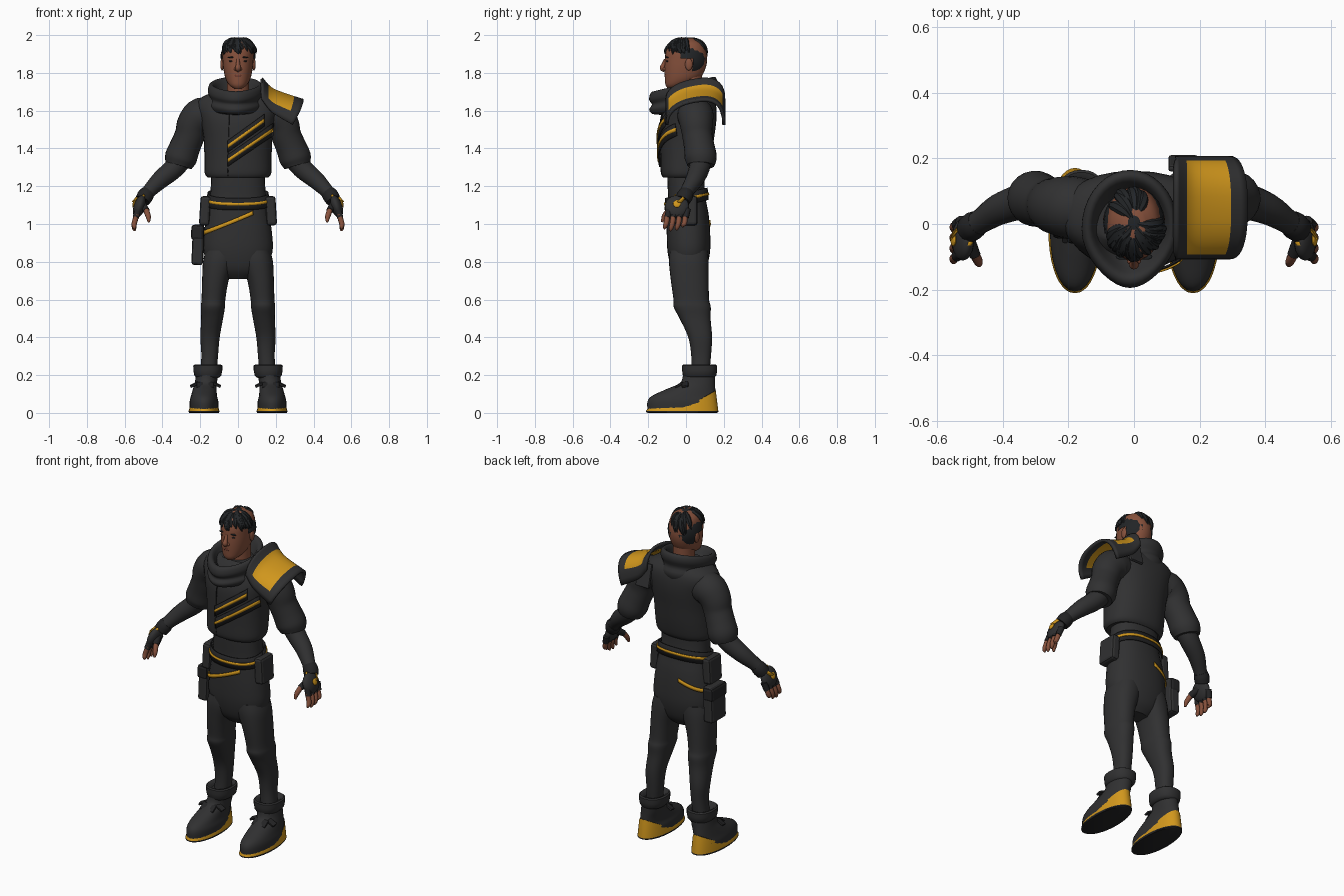
import bpy, bmesh, math, random
from mathutils import Vector, Matrix

if "Cube" in bpy.data.objects:
    bpy.data.objects.remove(bpy.data.objects["Cube"])

random.seed(4)

def material(name, r, g, b):
    m = bpy.data.materials.new(name)
    m.diffuse_color = (r, g, b, 1)
    m.use_nodes = True
    m.node_tree.nodes["Principled BSDF"].inputs["Base Color"].default_value = m.diffuse_color
    return m

CLOTH = material("charcoal cloth", .030, .030, .031)
TRIM = material("black trim", .017, .017, .018)
HAIR = material("black hair", .016, .018, .020)
GOLD = material("gold", .64, .31, .012)
SKIN = material("brown skin", .24, .082, .045)
LIP = material("dark lip", .17, .045, .03)

def make(name, verts, faces, mats, angle=40, thick=0, fix=True):
    me = bpy.data.meshes.new(name)
    me.from_pydata([tuple(v) for v in verts], [], faces)
    if fix:
        bm = bmesh.new()
        bm.from_mesh(me)
        bmesh.ops.recalc_face_normals(bm, faces=bm.faces)
        bm.to_mesh(me)
        bm.free()
    for m in mats:
        me.materials.append(m)
    for p in me.polygons:
        p.use_smooth = True
    me.set_sharp_from_angle(angle=math.radians(angle))
    ob = bpy.data.objects.new(name, me)
    bpy.context.collection.objects.link(ob)
    if thick:
        mod = ob.modifiers.new("thickness", 'SOLIDIFY')
        mod.thickness, mod.offset = thick, 0
    return ob

def spline(rows, n=4):
    """Catmull-Rom resampling of rows of numbers."""
    out = []
    for i in range(len(rows) - 1):
        a, b, c, d = rows[max(i - 1, 0)], rows[i], rows[i + 1], rows[min(i + 2, len(rows) - 1)]
        for k in range(n):
            t = k / n
            out.append([.5 * (2 * q + (r - p) * t + (2 * p - 5 * q + 4 * r - s) * t * t
                              + (3 * q - p - 3 * r + s) * t ** 3) for p, q, r, s in zip(a, b, c, d)])
    return out + [list(rows[-1])]

def oval(a, rx, ry, n=2.3):
    c, s = math.cos(a), math.sin(a)
    return (math.copysign(abs(c) ** (2 / n), c) * rx, math.copysign(abs(s) ** (2 / n), s) * ry)

def skin_rings(name, rings, mats, **kw):
    n = len(rings[0])
    faces = [(i * n + j, i * n + (j + 1) % n, (i + 1) * n + (j + 1) % n, (i + 1) * n + j)
             for i in range(len(rings) - 1) for j in range(n)]
    faces += [tuple(range(n)), tuple(range((len(rings) - 1) * n, len(rings) * n))]
    return make(name, [v for r in rings for v in r], faces, mats, **kw)

def loft(name, rows, mat, side=1, n=28, steps=4, power=2.3):
    """Stack of horizontal ovals: z, centre x, centre y, radius x, radius y."""
    rings = []
    for z, cx, cy, rx, ry in spline(rows, steps):
        pts = [oval(math.tau * j / n, rx, ry, power) for j in range(n)]
        rings.append([(side * (cx + x), cy + y, z) for x, y in pts])
    return skin_rings(name, rings, [mat])

def tube(name, rows, mat, side=1, n=16, steps=4):
    """Round limb along a path: x, y, z, radius."""
    rows = spline(rows, steps)
    pts = [Vector((side * r[0], r[1], r[2])) for r in rows]
    rings = []
    for i, p in enumerate(pts):
        d = (pts[min(i + 1, len(pts) - 1)] - pts[max(i - 1, 0)]).normalized()
        u = d.cross(Vector((.1, 1, .15))).normalized()
        v = d.cross(u)
        rings.append([p + rows[i][3] * (u * math.cos(math.tau * j / n) + v * math.sin(math.tau * j / n))
                      for j in range(n)])
    return skin_rings(name, rings, [mat])

def block(name, loc, size, mat, rot=(0, 0, 0), bevel=.015):
    bpy.ops.mesh.primitive_cube_add(size=1, location=loc, rotation=rot)
    ob = bpy.context.object
    ob.name, ob.scale = name, size
    bpy.ops.object.transform_apply(location=False, rotation=False, scale=True)
    ob.data.materials.append(mat)
    b = ob.modifiers.new("bevel", 'BEVEL')
    b.width, b.segments = bevel, 2
    return ob

def ball(name, loc, size, mat, rot=(0, 0, 0)):
    bpy.ops.mesh.primitive_uv_sphere_add(segments=20, ring_count=12, radius=1, location=loc, rotation=rot)
    ob = bpy.context.object
    ob.name, ob.scale = name, size
    ob.data.materials.append(mat)
    bpy.ops.object.shade_smooth()
    return ob

def section(rows, z):
    rows = spline(rows)
    for a, b in zip(rows, rows[1:]):
        if a[0] <= z <= b[0]:
            t = (z - a[0]) / (b[0] - a[0])
            return [p + (q - p) * t for p, q in zip(a, b)]
    return rows[-1]

def strip(name, pairs, mat):
    verts = [v for p in pairs for v in p]
    make(name, verts, [(2 * i, 2 * i + 1, 2 * i + 3, 2 * i + 2) for i in range(len(pairs) - 1)], [mat], thick=.006)

def band(name, rows, a0, a1, height, half, off, mat):
    """Band wrapped round a lofted body, its height following a rule of x and y."""
    pairs = []
    for i in range(49):
        a = math.radians(a0 + (a1 - a0) * i / 48)
        _, cx, cy, rx, ry = section(rows, 1.05)
        x, y = oval(a, rx, ry)
        z, pair = height(cx + x, cy + y), []
        for h in (-half, half):
            _, cx, cy, rx, ry = section(rows, z + h)
            x, y = oval(a, rx + off, ry + off)
            pair.append((cx + x, cy + y, z + h))
        pairs.append(pair)
    strip(name, pairs, mat)

def chest_strip(name, p, q, half, off, mat):
    pairs = []
    for i in range(17):
        x, z = (p[k] + (q[k] - p[k]) * i / 16 for k in (0, 1))
        pair = []
        for h in (-half, half):
            _, cx, cy, rx, ry = section(JACKET, z + h)
            u = min(abs(x - cx) / rx, .97)
            pair.append((x, cy - ry * (1 - u ** 2.3) ** (1 / 2.3) - off, z + h))
        pairs.append(pair)
    strip(name, pairs, mat)

# Torso, trousers and jacket
HIPS = [(.71, 0, .015, .07, .05), (.76, 0, .015, .14, .09), (.85, 0, .015, .182, .112), (.95, 0, .013, .18, .115),
        (1.05, 0, .01, .165, .11), (1.13, 0, .005, .15, .1), (1.22, 0, 0, .143, .098), (1.32, 0, 0, .14, .1)]
JACKET = [(1.245, 0, -.01, .16, .11), (1.27, 0, -.007, .176, .125), (1.35, 0, 0, .178, .135),
          (1.45, 0, .005, .182, .143), (1.55, 0, .013, .2, .148), (1.62, 0, .025, .22, .135),
          (1.665, 0, .03, .2, .118), (1.70, 0, .03, .13, .09)]
loft("trousers_and_waist", HIPS, CLOTH)
loft("jacket", JACKET, CLOTH)
chest_strip("jacket_seam", (-.054, 1.26), (-.046, 1.62), .006, .003, TRIM)

# Chest straps with gold piping
for i, (p, q) in enumerate([((-.055, 1.41), (.14, 1.55)), ((-.055, 1.335), (.185, 1.50))]):
    chest_strip(f"chest_strap_{i}", p, q, .032, .009, TRIM)
    chest_strip(f"strap_piping_{i}", p, q, .009, .015, GOLD)

# Belts
belt_z = lambda x, y: 1.13 + .25 * y
band("belt", HIPS, 0, 360, belt_z, .032, .012, TRIM)
band("belt_piping", HIPS, 0, 360, belt_z, .007, .018, GOLD)
band("sash_piping", HIPS, 100, 295, lambda x, y: 1.025 + .44 * x, .011, .005, GOLD)
for s in (-1, 1):
    block("belt_pouch", (s * .175, 0, 1.07), (.055, .12, .155), CLOTH, (0, s * -.06, 0))
block("thigh_pouch", (-.212, .03, .89), (.062, .14, .215), CLOTH, (0, .04, 0))
block("thigh_pouch_flap", (-.214, .03, .955), (.068, .148, .08), TRIM, (0, .04, 0))

# Collar: folded cowl, higher at the back
rings = []
for z, rx, ry, tilt in spline([(1.59, .10, .12, .1), (1.60, .13, .165, .1), (1.635, .145, .18, .15), (1.665, .135, .165, .2),
                               (1.70, .148, .18, .24), (1.735, .14, .172, .24), (1.735, .118, .145, .24),
                               (1.68, .095, .11, .2), (1.64, .07, .08, .1)], 3):
    ring = []
    for j in range(36):
        a = math.tau * j / 36
        x, y = oval(a, rx, ry, 2)
        x *= 1 - .22 * max(0, -math.sin(a)) ** 2
        ring.append((x - .012, y - .015, z + tilt * y))
    rings.append(ring)
skin_rings("collar", rings, [CLOTH], angle=60)

# Shoulder guard: arches flaring outward, gold centre
top = spline([(.125, 1.765), (.17, 1.715), (.235, 1.685), (.345, 1.65)])
low = spline([(.125, 1.66), (.17, 1.60), (.22, 1.565), (.29, 1.525)])
verts, faces = [], []
for (xa, za), (xe, ze) in zip(top, low):
    for j in range(21):
        c, s = oval(math.pi * (j / 20 - .5), 1, 1, 2.5)
        verts.append((xe + (xa - xe) * c, .05 + .15 * s, ze + (za - ze) * c + .025 * s * c))
for i in range(len(top) - 1):
    for j in range(20):
        faces.append((i * 21 + j, i * 21 + j + 1, i * 21 + j + 22, i * 21 + j + 21))
guard = make("shoulder_guard", verts, faces, [CLOTH, GOLD], thick=.016)
for k, p in enumerate(guard.data.polygons):
    p.material_index = int(3 <= k // 20 <= 9 and 3 <= k % 20 <= 16)
block("guard_back_tab", (.15, .185, 1.62), (.09, .02, .14), CLOTH, (.25, 0, 0), .008)

for s in (-1, 1):
    # Arms
    tube("sleeve", [(.12, .045, 1.575, .085), (.19, .05, 1.575, .096), (.235, .055, 1.53, .088), (.255, .06, 1.47, .08),
                    (.28, .07, 1.41, .081), (.303, .078, 1.35, .085), (.315, .078, 1.31, .072)], CLOTH, s, 22)
    tube("forearm", [(.29, .078, 1.36, .06), (.34, .07, 1.295, .055), (.41, .045, 1.235, .048),
                     (.465, .01, 1.18, .038), (.505, -.015, 1.135, .034)], CLOTH, s)
    # Hands: fingerless gloves with gold badge and wrist band
    tube("glove_cuff", [(.475, .004, 1.168, .038), (.49, -.005, 1.15, .043), (.505, -.018, 1.125, .04)], TRIM, s)
    ball("glove", (s * .522, -.048, 1.092), (.03, .064, .062), CLOTH, (0, s * -.3, 0))
    ball("glove_badge", (s * .551, -.048, 1.107), (.007, .02, .02), GOLD, (0, s * -.3, 0))
    strip("glove_piping", [((s * (.5 + .05 * t), .022 - .045 * t, 1.168 - .055 * t),
                            (s * (.514 + .046 * t), .012 - .06 * t, 1.172 - .055 * t)) for t in (0, .33, .66, 1)], GOLD)
    strip("glove_side_piping", [((s * (.492 + .03 * t), -.055 - .045 * t, 1.15 - .05 * t),
                                 (s * (.502 + .03 * t), -.055 - .045 * t, 1.158 - .05 * t)) for t in (0, .5, 1)], GOLD)
    for f in range(4):
        y, drop = -.098 + .032 * f, (.01, 0, .004, .02)[f]
        tube("finger_sleeve", [(.527, y + .01, 1.08, .018), (.541, y, 1.035, .017)], TRIM, s, 10, 2)
        tube("finger", [(.535, y, 1.05, .014), (.549, y - .006, 1.005, .014), (.549, y - .014, .975 + drop, .011),
                        (.545, y - .016, .963 + drop, .004)], SKIN, s, 10, 3)
    tube("thumb_sleeve", [(.505, -.05, 1.10, .022), (.485, -.095, 1.07, .018)], TRIM, s, 10, 2)
    tube("thumb", [(.487, -.09, 1.075, .015), (.475, -.115, 1.04, .014), (.472, -.126, 1.01, .006)], SKIN, s, 10, 3)

    # Legs
    loft("leg", [(.2, .158, .075, .043, .048), (.3, .15, .08, .044, .052), (.4, .148, .075, .051, .063),
                 (.5, .137, .048, .058, .082), (.56, .133, .033, .064, .098), (.6, .13, .028, .063, .094),
                 (.7, .12, .02, .07, .1), (.8, .1, .015, .085, .105), (.86, .09, .015, .08, .1)], CLOTH, s)
    # Boots
    loft("boot", [(.02, .18, -.02, .076, .184), (.06, .18, -.02, .076, .184), (.09, .18, -.012, .069, .168),
                  (.125, .176, .025, .063, .13), (.16, .17, .062, .059, .092), (.21, .163, .07, .058, .085)], CLOTH, s, power=2.1)
    loft("boot_cuff", [(.185, .16, .07, .055, .075), (.2, .16, .072, .072, .089), (.25, .16, .072, .077, .093),
                       (.253, .16, .072, .06, .075), (.235, .16, .074, .045, .05)], CLOTH, s, steps=2)
    for k in (-1, 1):
        block("boot_strap_end", (s * .172 + k * .058, -.005, .15), (.05, .035, .012), TRIM, (.2, k * .45, 0), .004)
    block("boot_strap", (s * .174, -.036, .147), (.09, .05, .012), TRIM, (.6, 0, 0), .005)
    # Soles: thin at the toe, rising to a wedge at the heel
    rings = []
    for k, scale in enumerate((.96, 1, 1, .93, .78)):
        ring = []
        for j in range(40):
            x, y = oval(math.tau * j / 40, .081, .191, 2.1)
            rise = .03 + .088 * max(0, (y + .0) / .191) ** 1.2
            ring.append((s * .18 + x * scale, -.02 + y * scale, (0, .004, .011, rise, rise - .006)[k]))
        rings.append(ring)
    sole = skin_rings("boot_sole", rings, [TRIM, GOLD])
    for p in sole.data.polygons:
        p.material_index = int(80 <= p.index < 120)

# Head and face
loft("neck", [(1.6, 0, .03, .07, .07), (1.68, 0, .02, .06, .065), (1.79, 0, .02, .058, .065)], SKIN, power=2)
loft("head", [(1.716, 0, -.07, .02, .025), (1.735, 0, -.052, .046, .056), (1.77, 0, -.02, .066, .092),
              (1.82, 0, -.006, .077, .108), (1.87, 0, 0, .082, .112), (1.92, 0, 0, .083, .106),
              (1.96, 0, 0, .068, .085), (1.985, 0, 0, .03, .04)], SKIN, power=2.15)
tube("nose", [(0, -.108, 1.872, .008), (0, -.118, 1.845, .011), (0, -.124, 1.825, .015), (0, -.112, 1.81, .008)], SKIN, 1, 12)
ball("lips", (0, -.103, 1.785), (.024, .012, .008), LIP)
for s in (-1, 1):
    ball("ear", (s * .084, .015, 1.845), (.01, .02, .032), SKIN)
    ball("nostril_wing", (s * .012, -.112, 1.82), (.009, .011, .009), SKIN)
    ball("eye", (s * .034, -.098, 1.862), (.014, .008, .005), HAIR)
    ball("eyebrow", (s * .036, -.1, 1.882), (.02, .009, .004), HAIR, (0, s * .1, 0))

# Hair: cap trimmed round the face, with swept clumps
cap = ball("hair_cap", (0, .004, 1.875), (.094, .108, .113), HAIR)
bm = bmesh.new()
bm.from_mesh(cap.data)
def bare(c):
    return c.z < (.33 if c.y < -.35 else -.05 if c.y < .25 else -.8)
bmesh.ops.delete(bm, geom=[f for f in bm.faces if bare(f.calc_center_median())], context='FACES')
bm.to_mesh(cap.data)
bm.free()
for i in range(34):
    phi = random.uniform(0, math.tau) if i % 2 else random.uniform(-2.7, -.45)
    front = math.sin(phi) < -.3
    end = random.uniform(1.1, 1.35) if front else random.uniform(1.2, 1.6)
    start = random.uniform(.1, .6)
    rows = []
    for k, r in enumerate((.006, .017, .02, .014, .002)):
        th, f = start + (end - start) * k / 4, phi + .09 * k
        grow = 1.06 if k > 2 and front else .96
        rows.append((.094 * grow * math.sin(th) * math.cos(f), .004 + .112 * grow * math.sin(th) * math.sin(f),
                     1.875 + .113 * .94 * math.cos(th)))
        rows[-1] += (r,)
    tube("hair_clump", rows, HAIR, 1, 8, 3)
